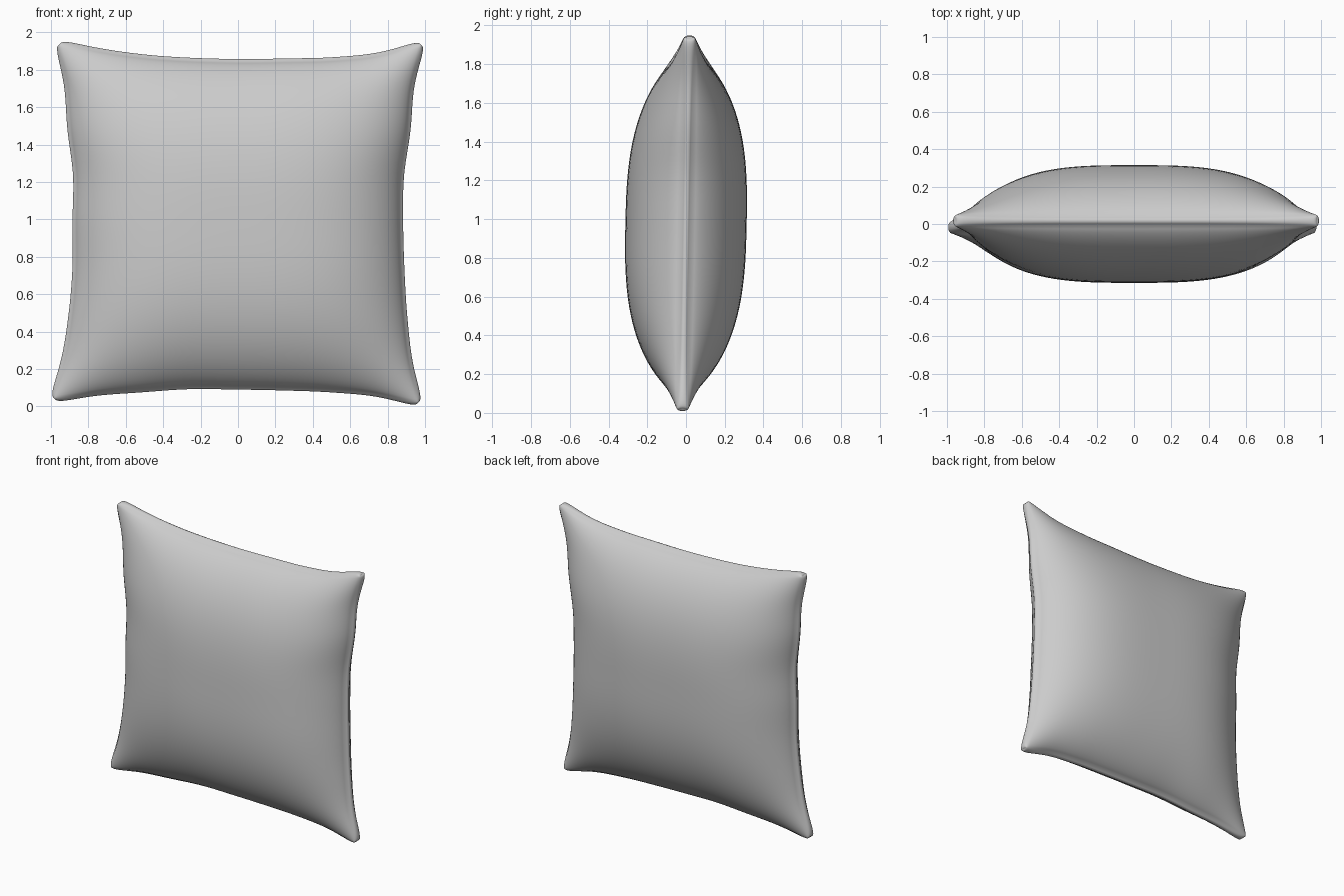
import bpy, bmesh, math

cube = bpy.data.objects.get("Cube")
if cube:
    bpy.data.objects.remove(cube, do_unlink=True)

N = 56            # grid cells per side
THICK = 0.293     # half thickness of the filling
FLANGE = 0.985    # where the filling meets the seam

# Seam outline: each side sampled at nine even steps, corner to corner
LEFT = [-1.02, -.945, -.905, -.885, -.885, -.882, -.912, -.932, -.99]
RIGHT = [1.0, .935, .905, .89, .883, .887, .922, .945, 1.015]
BOTTOM = [.01, .055, .075, .092, .09, .085, .075, .05, -.015]
TOP = [1.97, 1.915, 1.88, 1.863, 1.857, 1.86, 1.867, 1.895, 1.97]


def curve(pts, t):
    """Smooth value through evenly spaced points, t from -1 to 1."""
    s = (t + 1) / 2 * (len(pts) - 1)
    i = min(max(int(s), 0), len(pts) - 2)
    f = s - i
    b, c = pts[i], pts[i + 1]
    a = pts[i - 1] if i > 0 else 2 * b - c
    d = pts[i + 2] if i + 2 < len(pts) else 2 * c - b
    return b + 0.5 * f * (c - a + f * (2 * a - 5 * b + 4 * c - d
                                       + f * (3 * (b - c) + d - a)))


def puff(t, power):
    """Pillow profile: flat in the middle, falling steeply to the seam."""
    return max(0.0, 1 - (abs(t) / FLANGE) ** power) ** 0.7


def place(u, v, side):
    # Rounded corner tips
    pull = 1 - 0.03 * abs(u * v) ** 24
    pu, pv = u * pull, v * pull
    a, b = (pu + 1) / 2, (pv + 1) / 2
    x = curve(LEFT, pv) * (1 - a) + curve(RIGHT, pv) * a
    z = curve(BOTTOM, pu) * (1 - b) + curve(TOP, pu) * b
    # Filling plus a narrow rounded seam
    edge = min(1.0, min(1 - abs(u), 1 - abs(v)) / 0.02)
    rim = (0.02 + 0.012 * abs(u * v) ** 4) * math.sqrt(max(0.0, 1 - (1 - edge) ** 2))
    y = THICK * puff(u, 3.2) * puff(v, 2.8) + rim
    return x, 0.018 * v + side * y, z


# Cushion: two puffed panels sharing one seam loop
steps = [math.sin(math.pi / 2 * (2 * i / N - 1)) for i in range(N + 1)]
bm = bmesh.new()
seam = {}
for side in (-1, 1):
    grid = {}
    for i, u in enumerate(steps):
        for j, v in enumerate(steps):
            on_seam = i in (0, N) or j in (0, N)
            if on_seam and (i, j) in seam:
                grid[i, j] = seam[i, j]
                continue
            grid[i, j] = bm.verts.new(place(u, v, side))
            if on_seam:
                seam[i, j] = grid[i, j]
    for i in range(N):
        for j in range(N):
            quad = [grid[i, j], grid[i + 1, j], grid[i + 1, j + 1], grid[i, j + 1]]
            bm.faces.new(quad if side < 0 else quad[::-1])
for face in bm.faces:
    face.smooth = True
mesh = bpy.data.meshes.new("cushion")
bm.to_mesh(mesh)
bm.free()
cushion = bpy.data.objects.new("cushion", mesh)
bpy.context.collection.objects.link(cushion)

# Fabric
fabric = bpy.data.materials.new("grey fabric")
fabric.use_nodes = True
colour = (0.6, 0.6, 0.6, 1)
fabric.diffuse_color = colour
fabric.node_tree.nodes["Principled BSDF"].inputs["Base Color"].default_value = colour
mesh.materials.append(fabric)
